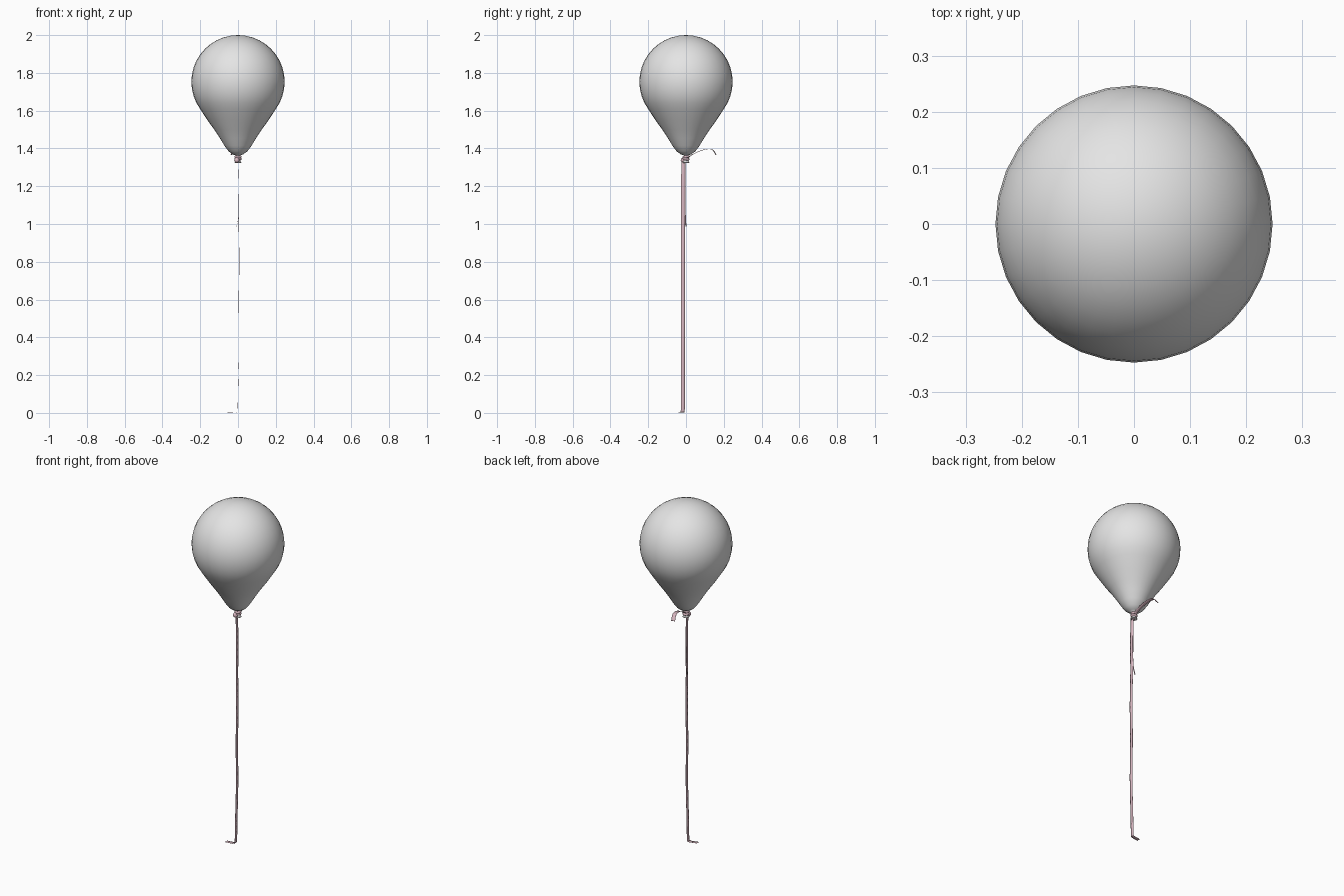
import bpy, bmesh, math
from mathutils import Vector
from mathutils.geometry import interpolate_bezier

if "Cube" in bpy.data.objects:
    bpy.data.objects.remove(bpy.data.objects["Cube"])


def material(name, rgb):
    m = bpy.data.materials.new(name)
    m.diffuse_color = (*rgb, 1)
    m.use_nodes = True
    m.node_tree.nodes["Principled BSDF"].inputs["Base Color"].default_value = m.diffuse_color
    return m


GREY = material("balloon grey", (0.78, 0.78, 0.78))
PINK = material("ribbon pink", (0.70, 0.48, 0.54))


def add_object(name, bm, mat, smooth=True):
    bmesh.ops.recalc_face_normals(bm, faces=bm.faces)
    mesh = bpy.data.meshes.new(name)
    bm.to_mesh(mesh)
    bm.free()
    mesh.materials.append(mat)
    for p in mesh.polygons:
        p.use_smooth = smooth
    ob = bpy.data.objects.new(name, mesh)
    bpy.context.collection.objects.link(ob)
    return ob


def lathe(name, profile, mat, sides=32):
    bm = bmesh.new()
    vs = [bm.verts.new((r, 0, z)) for r, z in profile]
    es = [bm.edges.new(p) for p in zip(vs, vs[1:])]
    bmesh.ops.spin(bm, geom=vs + es, axis=(0, 0, 1), cent=(0, 0, 0),
                   angle=math.tau, steps=sides, use_duplicate=False)
    bmesh.ops.remove_doubles(bm, verts=bm.verts, dist=1e-5)
    return add_object(name, bm, mat)


def smooth_path(pts, n=5):
    pts = [Vector(p) for p in pts]
    out = [pts[0]]
    for i in range(len(pts) - 1):
        a, b = pts[i], pts[i + 1]
        ta = (b - pts[max(i - 1, 0)]) / 6
        tb = (pts[min(i + 2, len(pts) - 1)] - a) / 6
        out += interpolate_bezier(a, a + ta, b - tb, b, n + 1)[1:]
    return out


def ribbon(name, pts, across, width):
    """Flat strip along a path, notched at its free end."""
    bm = bmesh.new()
    path = smooth_path(pts)
    side = Vector(across).normalized() * width / 2
    rows = [[bm.verts.new(p + side * k) for k in (-1, 0, 1)] for p in path]
    rows[-1][1].co = path[-1].lerp(path[-2], 0.8)
    for a, b in zip(rows, rows[1:]):
        for k in (0, 1):
            bm.faces.new((a[k], a[k + 1], b[k + 1], b[k]))
    ob = add_object(name, bm, PINK)
    mod = ob.modifiers.new("thickness", "SOLIDIFY")
    mod.thickness = 0.001
    mod.offset = 0
    return ob


# Balloon: sphere top running into a tapering lower body
C, R = 1.753, 0.247
body = [(R * math.sin(math.radians(a)), C + R * math.cos(math.radians(a)))
        for a in range(0, 127, 9)]
body += [(0.162, 1.55), (0.126, 1.50), (0.095, 1.453), (0.072, 1.415),
         (0.050, 1.385), (0.028, 1.369), (0.012, 1.364), (0.009, 1.35)]
lathe("balloon", body, GREY)

# Flared lip under the tie
lathe("balloon_lip", [(0.009, 1.352), (0.009, 1.340), (0.018, 1.326), (0.017, 1.324), (0, 1.332)],
      GREY, 16)


# Ribbon wraps and knot around the neck
def wrap(name, z, tilt):
    bpy.ops.mesh.primitive_torus_add(major_segments=20, minor_segments=8, major_radius=0.012,
                                     minor_radius=0.007, location=(0, 0, z), rotation=(tilt, 0, 0))
    ob = bpy.context.object
    ob.name = name
    ob.data.materials.append(PINK)
    bpy.ops.object.shade_smooth()


wrap("upper_wrap", 1.356, 0.15)
wrap("lower_wrap", 1.344, -0.15)
bm = bmesh.new()
bmesh.ops.create_uvsphere(bm, u_segments=12, v_segments=8, radius=0.014)
bmesh.ops.translate(bm, verts=bm.verts, vec=(-0.006, -0.014, 1.338))
add_object("knot", bm, PINK)

# Long ribbon hanging to the ground and folding over at the bottom
ribbon("long_ribbon", [(0.002, -0.014, 1.345), (0.005, -0.015, 1.2), (0.004, -0.015, 1.0),
                       (0.007, -0.016, 0.8), (0.004, -0.016, 0.6), (0.006, -0.017, 0.35),
                       (0.001, -0.017, 0.15), (-0.002, -0.017, 0.02), (-0.008, -0.02, 0.004),
                       (-0.03, -0.024, 0.003), (-0.058, -0.03, 0.004)], (0, 1, 0), 0.021)

# Shorter loose strand ending in a small curl
ribbon("short_strand", [(0.002, -0.006, 1.345), (0.003, -0.005, 1.2), (0.004, -0.005, 1.08),
                        (0.0, -0.003, 1.02), (-0.009, 0.0, 0.985)], (0, 1, 0), 0.006)

# Tail curling out behind the knot
ribbon("knot_tail", [(0, 0.012, 1.350), (0, 0.03, 1.365), (-0.006, 0.07, 1.385),
                     (-0.014, 0.11, 1.396), (-0.022, 0.14, 1.393), (-0.028, 0.16, 1.365)],
       (1, 0.2, 0), 0.022)
